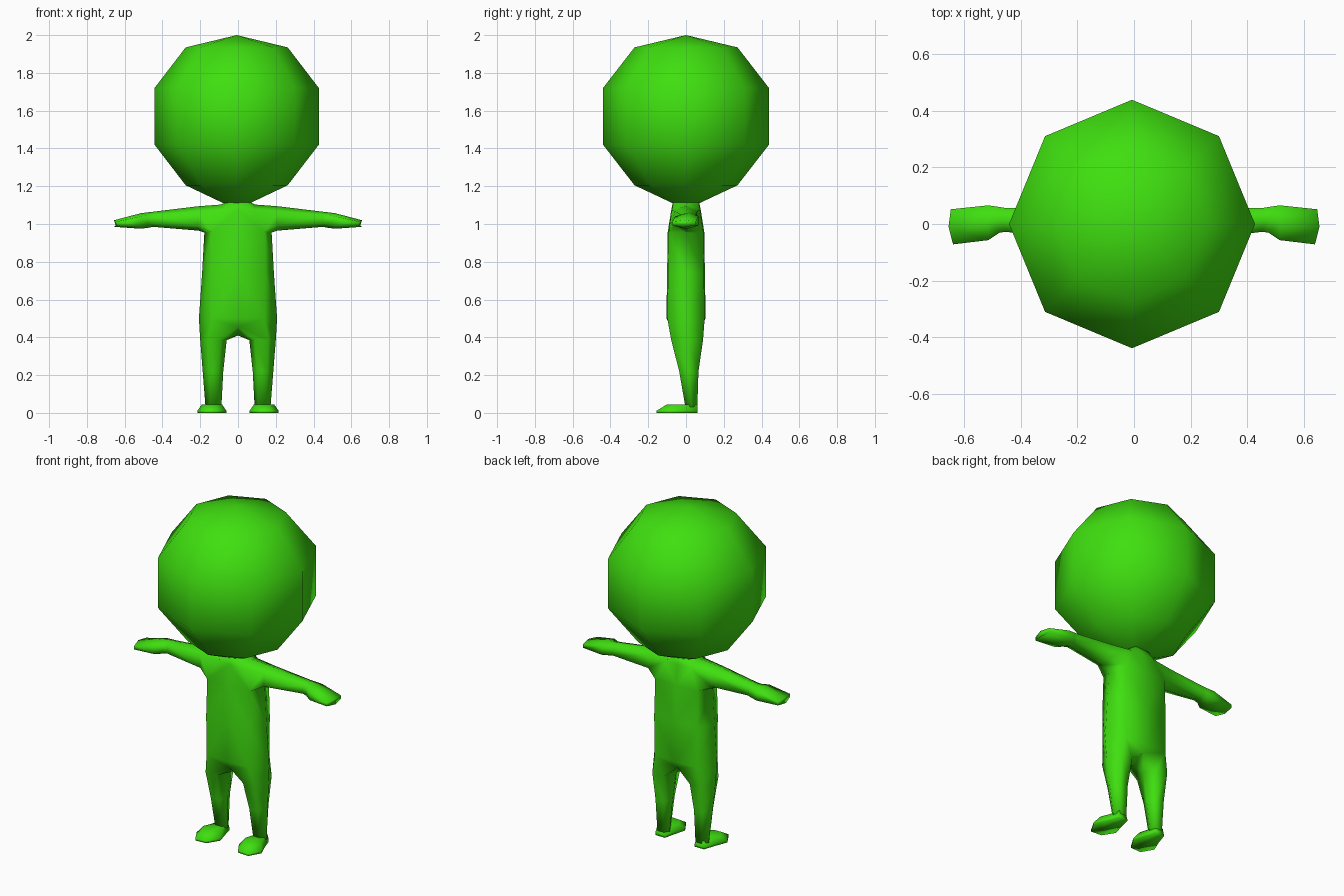
import bpy, bmesh, math

if "Cube" in bpy.data.objects:
    bpy.data.objects.remove(bpy.data.objects["Cube"])

green = bpy.data.materials.new("bright_green")
green.diffuse_color = (0.05, 0.74, 0.005, 1)
green.use_nodes = True
green.node_tree.nodes["Principled BSDF"].inputs["Base Color"].default_value = green.diffuse_color


def finish(bm, name, mirror=True):
    bmesh.ops.recalc_face_normals(bm, faces=bm.faces)
    me = bpy.data.meshes.new(name)
    bm.to_mesh(me)
    bm.free()
    me.materials.append(green)
    for p in me.polygons:
        p.use_smooth = True
    ob = bpy.data.objects.new(name, me)
    bpy.context.collection.objects.link(ob)
    if mirror:
        ob.modifiers.new("mirror", 'MIRROR').merge_threshold = 0.0005
    return ob


def ring(bm, pts):
    return [bm.verts.new(p) for p in pts]


def bridge(bm, a, b, closed=True):
    n = len(a)
    for i in range(n if closed else n - 1):
        j = (i + 1) % n
        bm.faces.new((a[i], a[j], b[j], b[i]))


# Head: eight-sided turned ball, narrowing to the neck
bm = bmesh.new()
rows = [(0.27, 1.935), (0.435, 1.72), (0.435, 1.42), (0.27, 1.205), (0.07, 1.11)]
rings = []
for r, z in rows:
    rings.append(ring(bm, [(-0.007 + r * math.cos(k * math.pi / 4),
                            r * 1.01 * math.sin(k * math.pi / 4), z) for k in range(8)]))
for a, b in zip(rings, rings[1:]):
    bridge(bm, a, b)
top = bm.verts.new((-0.007, 0, 2.0))
for k in range(8):
    bm.faces.new((top, rings[0][k], rings[0][(k + 1) % 8]))
bm.faces.new(rings[-1])
finish(bm, "head", mirror=False)

# Body: half torso, then arm and leg grown from its openings
bm = bmesh.new()


def torso_ring(fx, sx, d, z, zs):
    # front centre, front side, side, back side, back centre
    return ring(bm, [(0, -d, z), (fx, -d * 0.95, z), (sx, 0, zs), (fx, d * 0.95, z), (0, d, z)])


neck = torso_ring(0.045, 0.065, 0.07, 1.115, 1.115)
shoulder = torso_ring(0.08, 0.09, 0.078, 1.075, 1.103)
armpit = torso_ring(0.14, 0.178, 0.097, 0.955, 0.955)
waist = torso_ring(0.145, 0.19, 0.1, 0.74, 0.74)
belly = torso_ring(0.14, 0.207, 0.104, 0.5, 0.5)
bridge(bm, neck, shoulder, False)
bridge(bm, shoulder[:2], armpit[:2], False)
bridge(bm, shoulder[3:], armpit[3:], False)
bridge(bm, armpit, waist, False)
bridge(bm, waist, belly, False)
bm.faces.new(neck)

# Arm sections: x, front y, back y, bottom z, top z
arm = shoulder[1:4] + armpit[3:0:-1]
for x, yf, yb, zb, zt in [(0.21, -0.058, 0.06, 0.965, 1.094),
                          (0.45, -0.028, 0.056, 0.985, 1.065),
                          (0.475, -0.03, 0.06, 0.98, 1.062),
                          (0.515, -0.057, 0.066, 0.975, 1.057),
                          (0.648, -0.072, 0.052, 0.985, 1.02)]:
    ym, dz = (yf + yb) / 2, (zt - zb) * 0.2
    tip = 0.008 if x > 0.6 else 0
    nxt = ring(bm, [(x - tip, yf, zt - dz), (x + tip, ym, zt), (x, yb, zt - dz),
                    (x, yb, zb + dz), (x + tip, ym, zb), (x - tip, yf, zb + dz)])
    bridge(bm, arm, nxt)
    arm = nxt
bm.faces.new(arm)

# Leg sections: inner x, outer x, front y, back y, z
crotch = bm.verts.new((0, 0, 0.41))
groin = ring(bm, [(0, -0.08, 0.455), (0, 0.08, 0.455)])
bm.faces.new((belly[0], belly[1], groin[0]))
bm.faces.new((belly[4], belly[3], groin[1]))
leg = [groin[0], belly[1], belly[2], belly[3], groin[1], crotch]
for xi, xo, yf, yb, z in [(0.06, 0.2, -0.078, 0.09, 0.385),
                          (0.078, 0.187, -0.036, 0.066, 0.22),
                          (0.088, 0.172, -0.003, 0.06, 0.03)]:
    w, ym = xo - xi, (yf + yb) / 2
    nxt = ring(bm, [(xi + w * 0.2, yf, z), (xi + w * 0.72, yf, z), (xo, ym, z),
                    (xi + w * 0.72, yb, z), (xi + w * 0.2, yb, z), (xi, ym, z)])
    bridge(bm, leg, nxt)
    leg = nxt
bm.faces.new(leg)
finish(bm, "body")

# Feet: flat soles with a narrower upper
bm = bmesh.new()
sole = [(0.098, 0.06), (0.162, 0.06), (0.185, -0.01), (0.215, -0.085),
        (0.175, -0.155), (0.105, -0.15), (0.062, -0.08), (0.084, 0.0)]
low = ring(bm, [(x, y, 0.0) for x, y in sole])
mid = ring(bm, [(x, y, 0.012) for x, y in sole])
upper = ring(bm, [(0.135 + (x - 0.135) * 0.7, y if y > 0 else y * 0.65, 0.045) for x, y in sole])
bridge(bm, low, mid)
bridge(bm, mid, upper)
bm.faces.new(low)
bm.faces.new(upper)
finish(bm, "feet")
